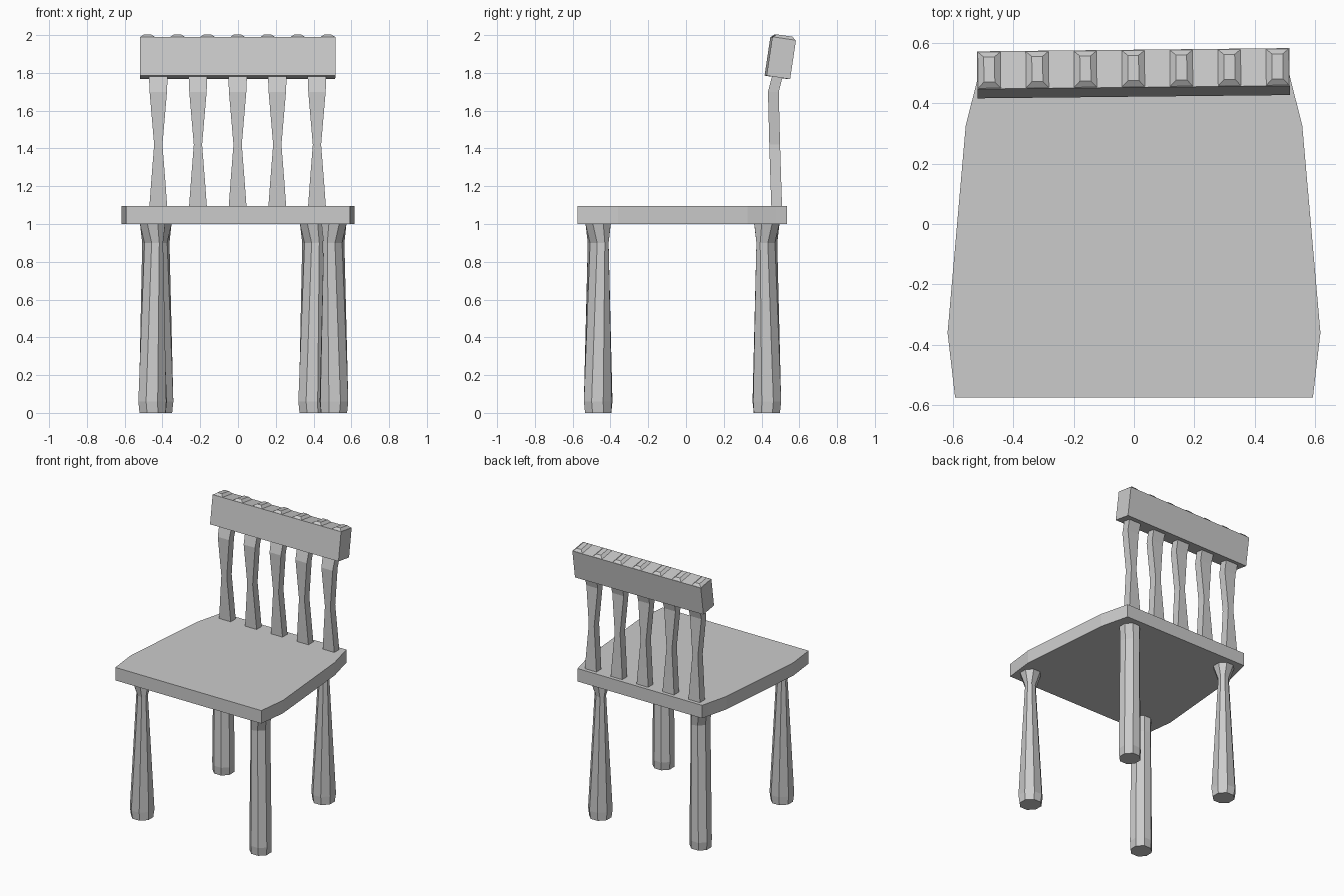
import bpy
import bmesh
import math
from mathutils import Matrix, Vector

cube = bpy.data.objects.get("Cube")
if cube:
    bpy.data.objects.remove(cube, do_unlink=True)

grey = bpy.data.materials.new("plain grey")
grey.use_nodes = True
colour = (0.6, 0.6, 0.6, 1)
grey.diffuse_color = colour
grey.node_tree.nodes["Principled BSDF"].inputs["Base Color"].default_value = colour


def loft(name, rings):
    """Closed flat-shaded solid through rings of equal point count."""
    bm = bmesh.new()
    loops = [[bm.verts.new(p) for p in ring] for ring in rings]
    n = len(loops[0])
    for low, high in zip(loops, loops[1:]):
        for i in range(n):
            j = (i + 1) % n
            bm.faces.new((low[i], low[j], high[j], high[i]))
    bm.faces.new(loops[0][::-1])
    bm.faces.new(loops[-1])
    bmesh.ops.recalc_face_normals(bm, faces=bm.faces)
    mesh = bpy.data.meshes.new(name)
    bm.to_mesh(mesh)
    bm.free()
    mesh.materials.append(grey)
    obj = bpy.data.objects.new(name, mesh)
    bpy.context.collection.objects.link(obj)
    return obj


def rect(x0, x1, y0, y1, z):
    return [(x0, y0, z), (x1, y0, z), (x1, y1, z), (x0, y1, z)]


# Seat: bowed sides, narrower at the back
right_edge = [(0.592, -0.575), (0.617, -0.36), (0.557, 0.325), (0.518, 0.48), (0.505, 0.535)]
outline = right_edge + [(-x, y) for x, y in reversed(right_edge)]
loft("seat", [[(x, y, z) for x, y in outline] for z in (1.0, 1.095)])

# Legs: eight sides, necked only along the direction away from the middle
leg_profile = [(0.0, 0.07, 0.068), (0.06, 0.078, 0.07), (0.9, 0.034, 0.064), (1.005, 0.068, 0.066)]
legs = {
    "front_left_leg": (0.508, -0.465, -45),
    "front_right_leg": (-0.452, -0.465, -135),
    "back_left_leg": (0.395, 0.428, 45),
    "back_right_leg": (-0.418, 0.428, 135),
}
for name, (cx, cy, turn) in legs.items():
    rot = Matrix.Rotation(math.radians(turn), 3, "Z")
    rings = []
    for z, radial, across in leg_profile:
        ring = []
        for k in range(8):
            a = math.radians(22.5 + 45 * k)
            p = Vector((radial * math.cos(a), across * math.sin(a), 0)) / math.cos(math.radians(22.5))
            ring.append(rot @ p + Vector((cx, cy, z)))
        rings.append(ring)
    loft(name, rings)

# Back slats: waisted, bending backwards at the top (height, half width, front y)
slat_profile = [(1.08, 0.048, 0.452), (1.23, 0.037, 0.447), (1.42, 0.022, 0.441),
                (1.7, 0.046, 0.434), (1.8, 0.05, 0.46)]
for i in range(5):
    cx = (i - 2) * 0.21 - 0.002
    loft(f"back_slat_{i + 1}",
         [rect(cx - w, cx + w, y, y + 0.057, z) for z, w, y in slat_profile])


# Top rail and its studs share one leaning, slightly turned frame
lean = (Matrix.Translation((-0.002, 0.499, 1.879))
        @ Matrix.Rotation(math.radians(0.6), 4, "Z")
        @ Matrix.Rotation(math.radians(-8.5), 4, "X"))
half_deep, half_tall = 0.063, 0.104
rail = loft("top_rail", [rect(-0.517, 0.517, -half_deep, half_deep, z)
                         for z in (-half_tall, half_tall)])
rail.matrix_world = lean

# Row of chamfered studs along the top of the rail
for i in range(7):
    cx = (i - 3) * 0.159
    stud = loft(f"rail_stud_{i + 1}", [
        rect(cx - 0.04, cx + 0.04, -half_deep, half_deep, half_tall - 0.002),
        rect(cx - 0.018, cx + 0.018, -0.042, 0.042, half_tall + 0.016)])
    stud.matrix_world = lean
